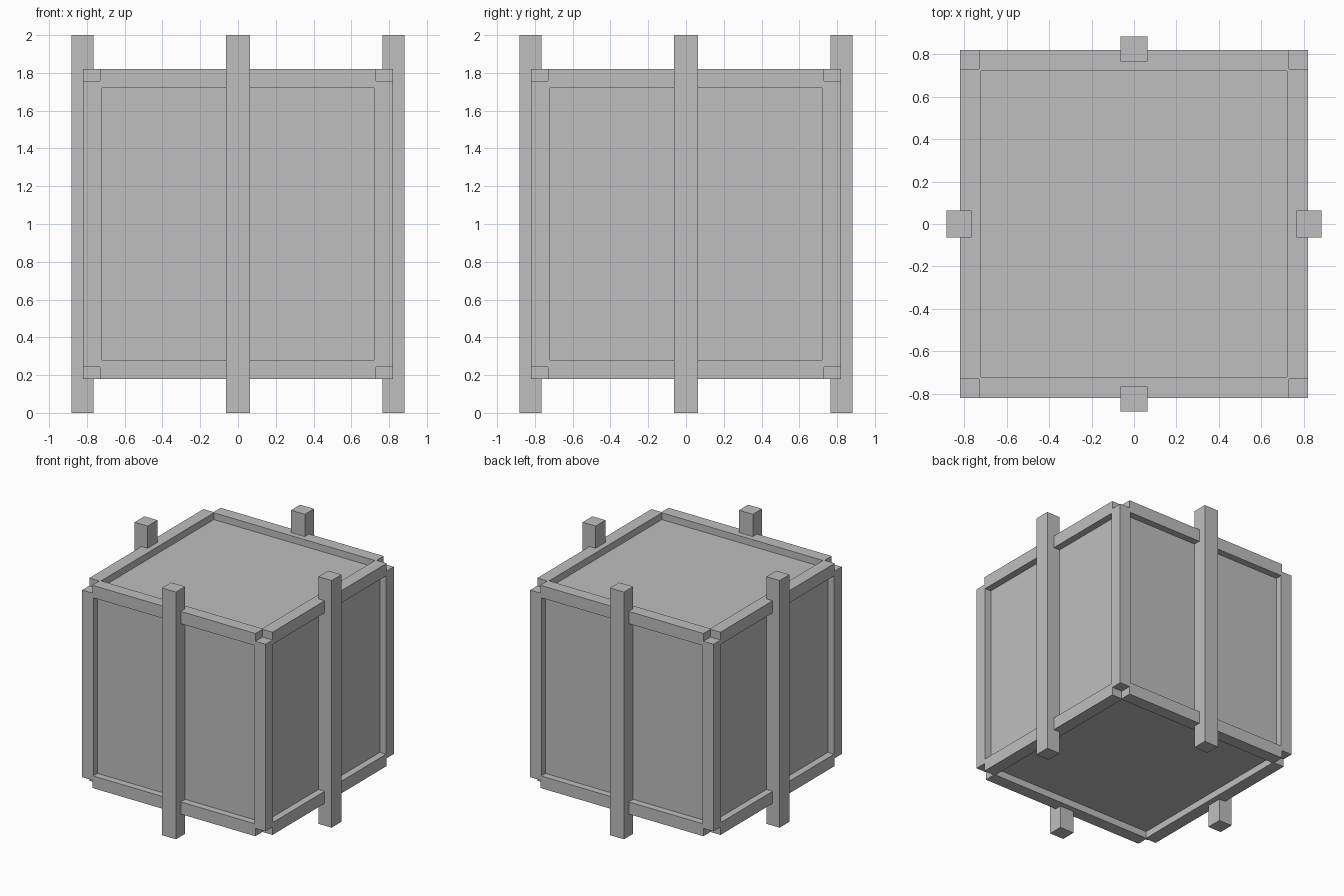
import bpy, bmesh
from mathutils import Matrix, Vector

if "Cube" in bpy.data.objects:
    bpy.data.objects.remove(bpy.data.objects["Cube"])

HALF = 0.82       # crate half size
MID = 1.0         # crate centre height
RECESS = 0.055    # panel depth below the frame

grey = bpy.data.materials.new("plain_grey")
grey.diffuse_color = (0.52, 0.52, 0.52, 1)
grey.use_nodes = True
grey.node_tree.nodes["Principled BSDF"].inputs["Base Color"].default_value = grey.diffuse_color


def finish(name, bm):
    mesh = bpy.data.meshes.new(name)
    bm.to_mesh(mesh)
    bm.free()
    mesh.materials.append(grey)
    obj = bpy.data.objects.new(name, mesh)
    bpy.context.collection.objects.link(obj)
    return obj


def add_box(bm, centre, size):
    bmesh.ops.create_cube(bm, size=1, matrix=Matrix.Translation(centre)
                          @ Matrix.Diagonal(Vector(size).to_4d()))


# Crate body with a recessed panel on each of the six sides
bm = bmesh.new()
add_box(bm, (0, 0, MID), (2 * HALF,) * 3)
bmesh.ops.inset_individual(bm, faces=bm.faces[:], thickness=0.14)
panels = [f for f in bm.faces if all(len(e.link_faces) == 2 for e in f.edges)
          and max(abs(c) for c in (f.calc_center_median() - Vector((0, 0, MID)))) > 0.8
          and f.calc_area() > 1]
for f in panels:
    rim = bmesh.ops.extrude_discrete_faces(bm, faces=[f])["faces"][0]
    bmesh.ops.translate(bm, verts=rim.verts[:], vec=-RECESS * rim.normal)
bmesh.ops.remove_doubles(bm, verts=bm.verts[:], dist=1e-5)
bmesh.ops.recalc_face_normals(bm, faces=bm.faces[:])
crate = finish("crate_body", bm)

# Small notches cut out of the eight corners
bm = bmesh.new()
for sx in (-1, 1):
    for sy in (-1, 1):
        for sz in (-1, 1):
            add_box(bm, (sx * HALF, sy * HALF, MID + sz * HALF), (0.18, 0.18, 0.126))
cutter = finish("corner_cutter", bm)
cutter.hide_render = True
cutter.hide_viewport = True
cutter.display_type = 'WIRE'
cut = crate.modifiers.new("corner_notches", 'BOOLEAN')
cut.operation = 'DIFFERENCE'
cut.solver = 'EXACT'
cut.object = cutter

# Four upright posts, one at the middle of each side
for name, x, y in (("front_post", 0, -1), ("back_post", 0, 1),
                   ("left_post", -1, 0), ("right_post", 1, 0)):
    bm = bmesh.new()
    size = (0.125, 0.117, 2) if y else (0.117, 0.125, 2)
    add_box(bm, (x * 0.8235, y * 0.8235, 1), size)
    finish(name, bm)
